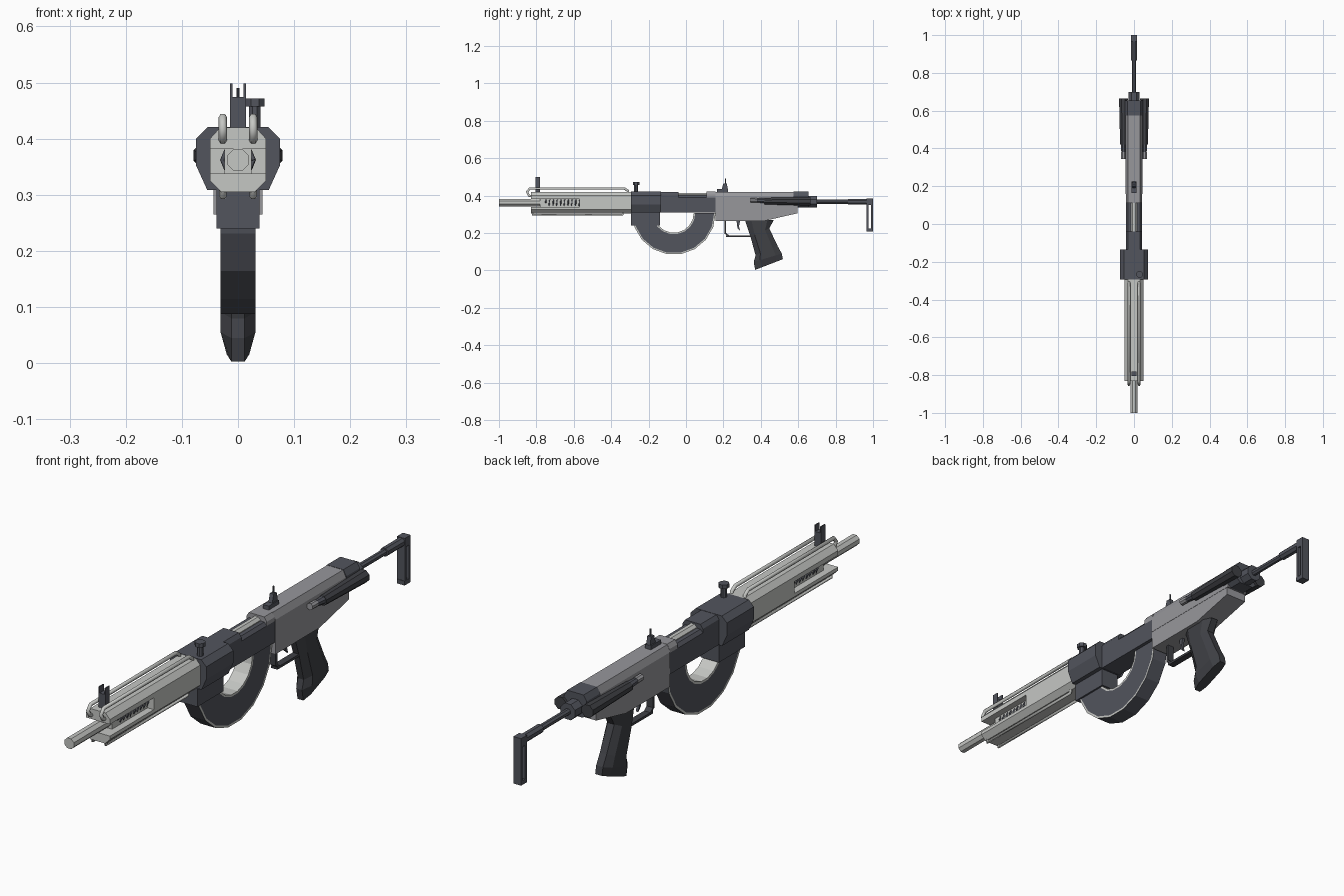
import bpy, bmesh, math
from mathutils import Vector

if "Cube" in bpy.data.objects:
    bpy.data.objects.remove(bpy.data.objects["Cube"])


def material(name, r, g, b):
    m = bpy.data.materials.new(name)
    m.use_nodes = True
    m.diffuse_color = (r, g, b, 1)
    m.node_tree.nodes["Principled BSDF"].inputs["Base Color"].default_value = (r, g, b, 1)
    return m


LIGHT = material("light_metal", .56, .57, .55)
MID = material("grey_metal", .31, .31, .33)
DARK = material("dark_steel", .085, .09, .11)
BLACK = material("black_polymer", .05, .052, .06)


def finish(name, bm, *mats):
    bmesh.ops.recalc_face_normals(bm, faces=bm.faces)
    me = bpy.data.meshes.new(name)
    bm.to_mesh(me)
    bm.free()
    for m in mats:
        me.materials.append(m)
    ob = bpy.data.objects.new(name, me)
    bpy.context.collection.objects.link(ob)
    return ob


def loft(name, rings, mat):
    """Skin a list of equal-length point rings and cap both ends."""
    bm = bmesh.new()
    vs = [[bm.verts.new(p) for p in r] for r in rings]
    n = len(vs[0])
    for a, b in zip(vs, vs[1:]):
        for i in range(n):
            j = (i + 1) % n
            bm.faces.new((a[i], a[j], b[j], b[i]))
    bm.faces.new(vs[0])
    bm.faces.new(vs[-1])
    return finish(name, bm, mat)


def section(name, half, y0, y1, mat):
    """Mirror a half cross-section of (x, z) and run it along y."""
    prof = half + [(-x, z) for x, z in reversed(half)]
    return loft(name, [[(x, y, z) for x, z in prof] for y in (y0, y1)], mat)


def slab(name, yz, x0, x1, mat):
    """Run a side outline of (y, z) across x."""
    return loft(name, [[(x, y, z) for y, z in yz] for x in (x0, x1)], mat)


def box(name, x0, x1, y0, y1, z0, z1, mat):
    return slab(name, [(y0, z0), (y1, z0), (y1, z1), (y0, z1)], x0, x1, mat)


def rod(name, a, b, r0, mat, r1=None, sides=8):
    """Straight faceted rod from a to b, optionally tapered."""
    a, b = Vector(a), Vector(b)
    d = (b - a).normalized()
    u = d.orthogonal().normalized()
    v = d.cross(u)
    rings = []
    for p, r in ((a, r0), (b, r0 if r1 is None else r1)):
        rings.append([p + r * (u * math.cos(t) + v * math.sin(t)) for t in
                      [(i + .5) * math.tau / sides for i in range(sides)]])
    return loft(name, rings, mat)


def pipe(name, pts, r, mat, res=1):
    """Bent rod through the given points."""
    cu = bpy.data.curves.new(name, "CURVE")
    cu.dimensions = "3D"
    cu.bevel_depth = r
    cu.bevel_resolution = res
    cu.use_fill_caps = True
    sp = cu.splines.new("POLY")
    sp.points.add(len(pts) - 1)
    for q, p in zip(sp.points, pts):
        q.co = (*p, 1)
    cu.materials.append(mat)
    ob = bpy.data.objects.new(name, cu)
    bpy.context.collection.objects.link(ob)
    return ob


SIDES = (("left", 1), ("right", -1))
AXIS = .362

# Barrel with spring
rod("barrel", (0, -1, AXIS), (0, -.5, AXIS), .021, LIGHT)
pipe("spring", [(.028 * math.cos(t), -.75 + .01 * t / math.pi, AXIS + .028 * math.sin(t))
                for t in [i * math.pi / 4 for i in range(97)]], .004, DARK, 0)

# Handguard: closed rear, split front shells
section("handguard", [(.03, .305), (.05, .325), (.05, .4), (.032, .42)], -.57, -.29, LIGHT)
section("handguard_upper_shell", [(.035, .382), (.05, .382), (.05, .4), (.032, .42)], -.83, -.57, LIGHT)
section("handguard_lower_shell", [(.03, .305), (.05, .325), (.05, .338), (.035, .338)], -.83, -.57, LIGHT)
section("handguard_core", [(.024, .33), (.024, .39)], -.78, -.57, LIGHT)

# Rods over and under the handguard
for side, s in SIDES:
    x = s * .027
    pipe("upper_rod_" + side, [(x, -.80, .39), (x, -.84, .4), (x, -.85, .42), (x, -.835, .438),
                               (x, -.33, .438), (x, -.31, .425), (x, -.305, .38)], .0075, LIGHT)
    pipe("lower_rod_" + side, [(x, -.82, .325), (x, -.82, .297), (x, -.34, .297), (x, -.33, .32)],
         .0065, LIGHT)

# Front sight
box("front_sight_base", -.013, .013, -.805, -.78, .41, .474, DARK)
for side, s in SIDES:
    box("front_sight_blade_" + side, s * .01, s * .014, -.805, -.78, .41, .498, DARK)

# Front receiver and magazine well
section("front_receiver", [(.055, .309), (.075, .353), (.075, .4), (.054, .421)], -.295, -.135, DARK)
box("magazine_well", -.038, .038, -.295, -.14, .24, .315, DARK)
section("receiver_bridge", [(.042, .31), (.042, .39), (.032, .402)], -.14, .158, DARK)
section("bridge_front_cover", [(.042, .39), (.042, .405), (.032, .42)], -.14, -.04, DARK)
section("bridge_rear_cover", [(.042, .39), (.042, .405), (.032, .421)], .11, .158, MID)
rod("bolt_rod", (0, -.05, .398), (0, .12, .398), .018, LIGHT)

# Charging knob
rod("knob_stem", (.03, -.267, .41), (.03, -.267, .462), .011, DARK)
rod("knob_cap", (.03, -.267, .457), (.03, -.267, .472), .019, DARK)


def magazine():
    """Curved magazine: light inner wall and edge bands, dark elsewhere."""
    r0, r1, w, e = .107, .224, .031, .008
    prof = [(r0, -w), (r0, w), (r0 + e, w), (r1 - e, w), (r1, w),
            (r1, -w), (r1 - e, -w), (r0 + e, -w)]
    paint = [1, 1, 0, 1, 0, 1, 0, 1]
    bm = bmesh.new()
    rings = []
    for k in range(10):
        t = math.radians(180 + 20 * k)
        rings.append([bm.verts.new((x, -.065 + r * math.cos(t), .308 + r * math.sin(t)))
                      for r, x in prof])
    for a, b in zip(rings, rings[1:]):
        for i in range(8):
            j = (i + 1) % 8
            bm.faces.new((a[i], a[j], b[j], b[i])).material_index = paint[i]
    bm.faces.new(rings[0])
    bm.faces.new(rings[-1])
    finish("magazine", bm, DARK, LIGHT)


magazine()

# Rear receiver: chamfered upper half and tapering lower half
section("rear_receiver_upper", [(.045, .335), (.045, .395), (.033, .42)], .158, .6, MID)
slab("rear_receiver_lower", [(.158, .265), (.42, .265), (.595, .305), (.595, .34), (.158, .34)],
     -.044, .044, MID)
section("rear_cap", [(.03, .335), (.047, .35), (.047, .4), (.034, .421)], .575, .655, DARK)

# Side slide rods with light tips
for side, s in SIDES:
    x = s * .056
    rod("slide_rod_" + side, (x, .42, .37), (x, .665, .37), .019, BLACK, .025)
    rod("slide_neck_" + side, (x, .37, .375), (x, .43, .372), .011, DARK, .016)
    rod("slide_tip_" + side, (x, .345, .376), (x, .38, .375), .013, MID)

# Rear sight
box("rear_sight_base", -.012, .012, .165, .225, .415, .435, DARK)
slab("rear_sight_leaf", [(.19, .43), (.225, .43), (.218, .465), (.2, .465)], -.008, .008, DARK)
rod("rear_sight_pin", (0, .21, .46), (0, .21, .49), .003, DARK)

# Pistol grip with narrow front and back faces
front = [(.315, .27), (.345, .18), (.372, .08), (.362, .045), (.37, .003)]
back = [(.47, .27), (.445, .225), (.49, .13), (.512, .09), (.518, .06)]
rings = []
for i, ((ya, za), (yb, zb)) in enumerate(zip(front, back)):
    w, d = (.031 if i < 4 else .02), .22
    ring = [(.012, 0), (w, d), (w, 1 - d), (.014, 1), (-.014, 1), (-w, 1 - d), (-w, d), (-.012, 0)]
    rings.append([(x, ya + (yb - ya) * f, za + (zb - za) * f) for x, f in ring])
loft("grip", rings, BLACK)

# Trigger and guard
for a, b, c, d in ((.205, .215, .195, .268), (.215, .35, .178, .187)):
    box("trigger_guard_bar", -.013, .013, a, b, c, d, BLACK)
slab("trigger_guard_corner", [(.205, .2), (.215, .2), (.23, .187), (.225, .178)], -.013, .013, BLACK)
slab("trigger", [(.27, .268), (.29, .268), (.283, .235), (.29, .21), (.275, .225)], -.005, .005, DARK)

# Telescopic stock and open butt frame
rod("stock_socket", (0, .645, .367), (0, .7, .367), .032, DARK)
rod("stock_rod", (0, .69, .367), (0, .88, .367), .012, DARK)
rod("stock_sleeve", (0, .865, .367), (0, .99, .367), .017, DARK)
box("butt_top", -.016, .016, .965, 1, .35, .384, DARK)
for y in (.966, .99):
    box("butt_upright", -.016, .016, y, y + .01, .212, .36, DARK)
box("butt_foot", -.016, .016, .964, 1, .208, .224, DARK)
